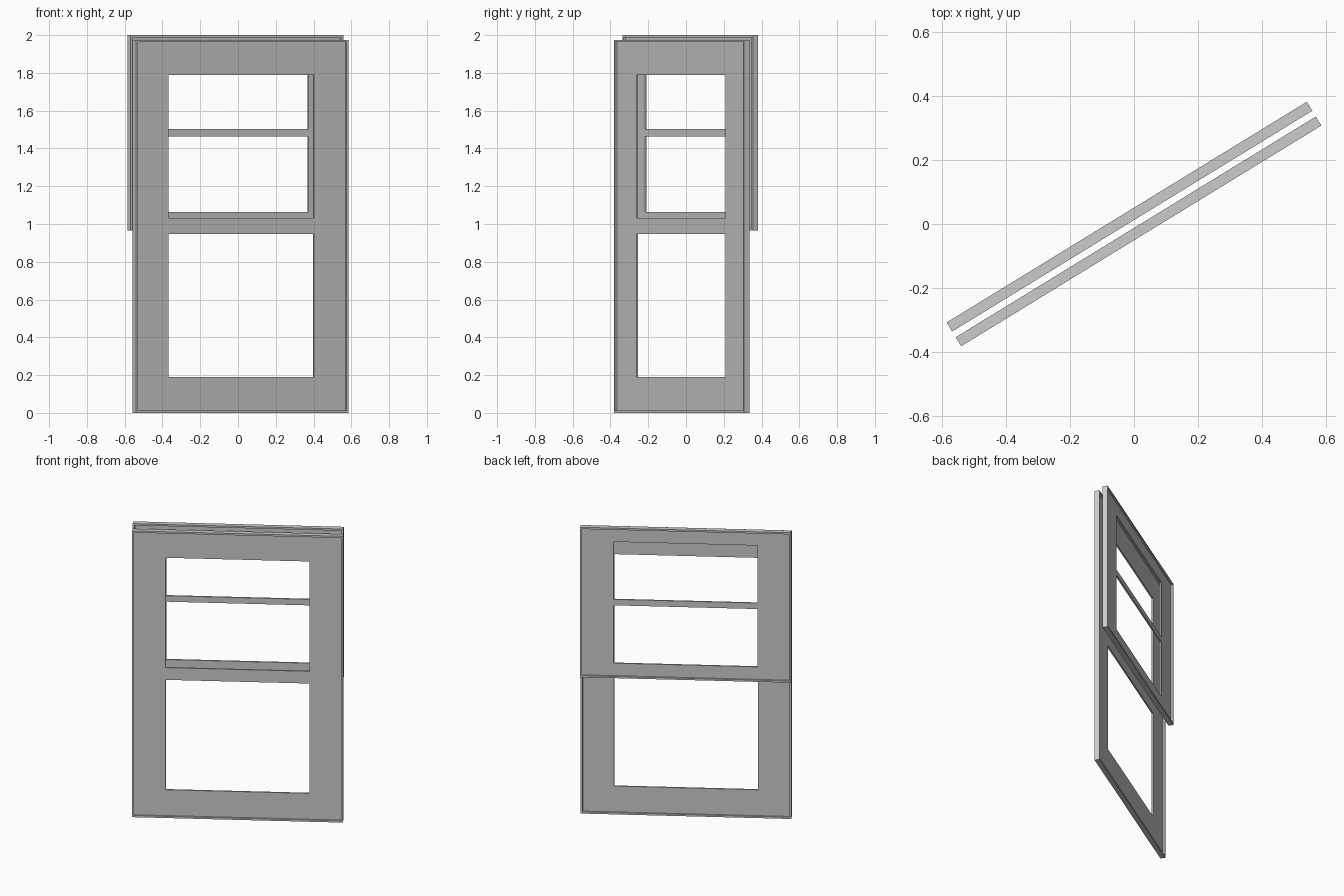
import bpy, bmesh, math

if "Cube" in bpy.data.objects:
    bpy.data.objects.remove(bpy.data.objects["Cube"])

ANGLE = math.radians(31.5)
HALF = 0.66      # half width of each sash
RIM = 0.012      # width of the raised outer rim
HOLE = 0.451     # half width of the openings


def plate(name, xs, zs, holes, thickness, offset):
    """Flat grid of cells with some left open, thickened and turned into place."""
    bm = bmesh.new()
    v = [[bm.verts.new((x, 0, z)) for x in xs] for z in zs]
    for j in range(len(zs) - 1):
        for i in range(len(xs) - 1):
            if (i, j) not in holes:
                bm.faces.new((v[j][i], v[j][i + 1], v[j + 1][i + 1], v[j + 1][i]))
    mesh = bpy.data.meshes.new(name)
    bm.to_mesh(mesh)
    bm.free()
    ob = bpy.data.objects.new(name, mesh)
    bpy.context.collection.objects.link(ob)
    ob.rotation_euler.z = ANGLE
    ob.location = (-math.sin(ANGLE) * offset, math.cos(ANGLE) * offset, 0)
    mod = ob.modifiers.new("thickness", 'SOLIDIFY')
    mod.thickness = thickness
    mod.offset = 0
    return ob


def sash(name, z0, z1, breaks, offset):
    inner = HALF - RIM
    # raised rim around the outside
    plate(name + "_rim", [-HALF, -inner, inner, HALF],
          [z0, z0 + RIM, z1 - RIM, z1], {(1, 1)}, 0.033, offset)
    # thin recessed board with two openings
    plate(name + "_panel", [-inner, -HOLE, HOLE, inner],
          [z0 + RIM] + breaks + [z1 - RIM], {(1, 1), (1, 3)}, 0.01, offset)


# tall front sash and short rear sash
sash("front_sash", 0.0, 1.975, [0.19, 0.948, 1.032, 1.79], -0.027)
sash("rear_sash", 0.965, 2.0, [1.063, 1.462, 1.503, 1.90], 0.027)
